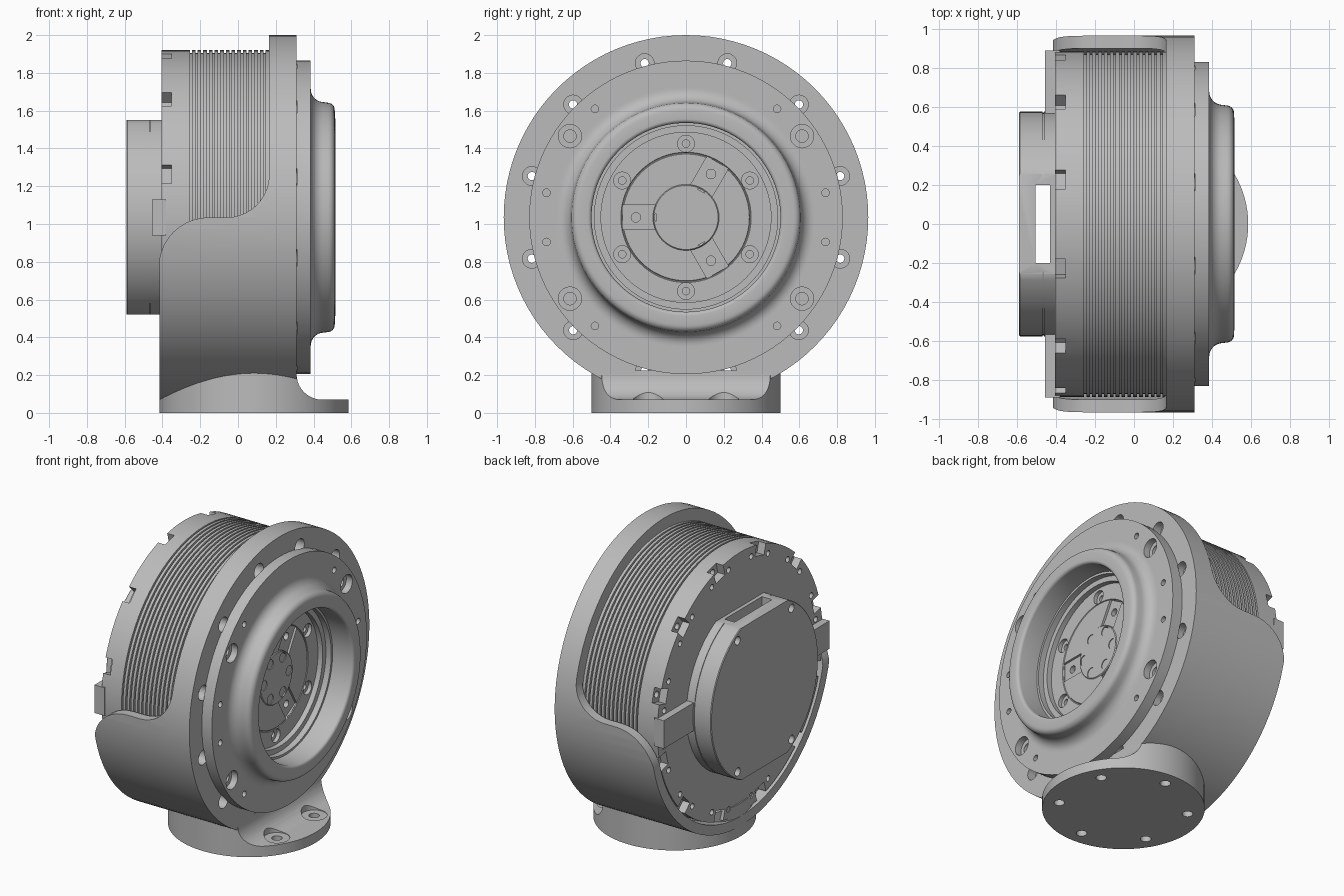
import bpy, bmesh
from math import sin, cos, pi, radians
from mathutils import Matrix, Vector

if "Cube" in bpy.data.objects:
    bpy.data.objects.remove(bpy.data.objects["Cube"], do_unlink=True)

AXIS_Z = 1.035          # height of the drum axis, which runs along x
FOOT_X = 0.085          # centre of the round foot

grey = bpy.data.materials.new("machined_grey")
grey.use_nodes = True
grey.diffuse_color = (0.5, 0.5, 0.5, 1)
grey.node_tree.nodes["Principled BSDF"].inputs["Base Color"].default_value = (0.5, 0.5, 0.5, 1)


def finish(bm, name):
    bmesh.ops.remove_doubles(bm, verts=bm.verts, dist=1e-5)
    bmesh.ops.recalc_face_normals(bm, faces=bm.faces)
    mesh = bpy.data.meshes.new(name)
    bm.to_mesh(mesh)
    bm.free()
    mesh.materials.append(grey)
    obj = bpy.data.objects.new(name, mesh)
    bpy.context.collection.objects.link(obj)
    return obj


def lathe(name, profile, seg=96):
    """Revolve a closed (x, radius) loop about the drum axis."""
    bm = bmesh.new()
    rings = []
    for k in range(seg):
        a = 2 * pi * k / seg
        rings.append([bm.verts.new((x, r * cos(a), AXIS_Z + r * sin(a))) for x, r in profile])
    n = len(profile)
    for k in range(seg):
        a, b = rings[k], rings[(k + 1) % seg]
        for i in range(n):
            j = (i + 1) % n
            if profile[i][1] + profile[j][1] > 0:
                bm.faces.new((a[i], a[j], b[j], b[i]))
    return finish(bm, name)


def prism(name, outline, half):
    """Extrude an (x, z) outline along y."""
    bm = bmesh.new()
    face = bm.faces.new([bm.verts.new((x, -half, z)) for x, z in outline])
    ext = bmesh.ops.extrude_face_region(bm, geom=[face])["geom"]
    verts = [g for g in ext if isinstance(g, bmesh.types.BMVert)]
    bmesh.ops.translate(bm, verts=verts, vec=(0, 2 * half, 0))
    return finish(bm, name)


def add_box(bm, lo, hi, turn=0):
    """Box given relative to the drum axis, turned about it."""
    lo, hi = Vector(lo), Vector(hi)
    mat = (Matrix.Translation((0, 0, AXIS_Z)) @ Matrix.Rotation(radians(turn), 4, 'X')
           @ Matrix.Translation((lo + hi) / 2) @ Matrix.Diagonal((*(hi - lo), 1)))
    bmesh.ops.create_cube(bm, size=1, matrix=mat)


def add_rod(bm, start, end, r, seg=20):
    start, end = Vector(start), Vector(end)
    d = end - start
    mat = Matrix.Translation((start + end) / 2) @ d.to_track_quat('Z', 'Y').to_matrix().to_4x4()
    bmesh.ops.create_cone(bm, cap_ends=True, segments=seg, radius1=r, radius2=r,
                          depth=d.length, matrix=mat)


def boolean(obj, cutter, op='DIFFERENCE'):
    mod = obj.modifiers.new("cut", 'BOOLEAN')
    mod.object, mod.operation, mod.solver = cutter, op, 'EXACT'
    deps = bpy.context.evaluated_depsgraph_get()
    mesh = bpy.data.meshes.new_from_object(obj.evaluated_get(deps))
    obj.modifiers.clear()
    obj.data = mesh
    bpy.data.objects.remove(cutter, do_unlink=True)


def drill(obj, angles, radius, r, x0, x1):
    """Ring of holes parallel to the drum axis."""
    bm = bmesh.new()
    for a in map(radians, angles):
        y, z = radius * cos(a), AXIS_Z + radius * sin(a)
        add_rod(bm, (x0, y, z), (x1, y, z), r)
    boolean(obj, finish(bm, "drill_cutter"))


def arc(cx, cz, r, a0, a1, n=10):
    return [(cx + r * cos(radians(a0 + (a1 - a0) * i / n)),
             cz + r * sin(radians(a0 + (a1 - a0) * i / n))) for i in range(n + 1)]


bolts = range(15, 360, 30)

# Front housing: outer flange, face ring, filleted lip and stepped bore
front_housing = lathe("front_housing", [
    (0.165, 0.965), (0.31, 0.965), (0.31, 0.83), (0.385, 0.83), (0.385, 0.69)]
    + arc(0.455, 0.68, 0.07, 180, 270, 8)
    + arc(0.475, 0.57, 0.037, 90, 0, 6)
    + arc(0.495, 0.52, 0.02, 0, -90, 4)
    + [(0.36, 0.5), (0.36, 0.485), (0.32, 0.485), (0.32, 0.45), (0.165, 0.45)])
drill(front_housing, bolts, 0.845, 0.05, 0.25, 0.312)
drill(front_housing, bolts, 0.845, 0.022, 0.1, 0.3)
screws = (35, 145, 215, 325)
drill(front_housing, screws, 0.75, 0.062, 0.34, 0.45)
drill(front_housing, screws, 0.75, 0.033, 0.27, 0.42)
drill(front_housing, (10, 50, 130, 170, 190, 230, 310, 350), 0.75, 0.02, 0.33, 0.45)

# Output plate inside the bore, with three keyed pockets and a hub
output_plate = lathe("output_plate", [(0.2, 0), (0.2, 0.46), (0.285, 0.46), (0.285, 0.345),
                                      (0.28, 0.342), (0.28, 0.338), (0.285, 0.335), (0.285, 0)])
bm = bmesh.new()
for turn in (60, 180, 300):
    add_box(bm, (0.27, 0.16, -0.065), (0.4, 0.336, 0.065), turn)
boolean(output_plate, finish(bm, "pocket_cutter"))
drill(output_plate, (60, 180, 300), 0.265, 0.025, 0.24, 0.3)
drill(output_plate, range(30, 390, 60), 0.39, 0.045, 0.26, 0.4)
drill(output_plate, range(30, 390, 60), 0.39, 0.02, 0.23, 0.3)
hub = lathe("hub", [(0.22, 0), (0.22, 0.175), (0.285, 0.175), (0.29, 0.17), (0.29, 0)], 48)
drill(hub, range(0, 360, 60), 0.135, 0.033, 0.265, 0.4)
drill(hub, range(0, 360, 60), 0.135, 0.014, 0.24, 0.3)

# Cradle shell: upper half cut away along a sweeping double curve
cradle_shell = lathe("cradle_shell", [(-0.415, 0.9), (-0.415, 0.965), (0.165, 0.965), (0.165, 0.9)])
sweep = [(0.165, 2.2)] + arc(-0.06, 1.26, 0.225, 0, -90) + arc(-0.155, 0.77, 0.265, 90, 180)
boolean(cradle_shell, prism("sweep_cutter", sweep + [(-0.6, 0.77), (-0.6, 2.2)], 1.2))

# Drum with cooling grooves and a notched rear rim
groove_profile = [(-0.405, 0), (-0.405, 0.885)]
for i in range(14):
    x = -0.255 + 0.03 * i
    groove_profile += [(x, 0.885), (x, 0.87), (x + 0.011, 0.87), (x + 0.011, 0.885)]
drum = lathe("finned_drum", groove_profile + [(0.17, 0.885), (0.17, 0)])
bm = bmesh.new()
for turn in bolts:
    add_box(bm, (-0.5, 0.81, -0.05), (-0.352, 1.0, 0.05), turn)
boolean(drum, finish(bm, "notch_cutter"))
drill(drum, bolts, 0.845, 0.022, -0.5, 0.3)
drill(drum, [a + s for a in bolts for s in (-6.5, 6.5)], 0.82, 0.019, -0.5, -0.36)

# Rear cap: disc with flat top and bottom, lid seam and wiring slot
rear_cap = lathe("rear_cap", [(-0.59, 0), (-0.59, 0.57), (-0.585, 0.575), (-0.468, 0.575), (-0.468, 0.57),
                              (-0.462, 0.57), (-0.462, 0.575), (-0.4, 0.575), (-0.4, 0)])
bm = bmesh.new()
add_box(bm, (-1, -1, -0.515), (1, 1, 0.515))
boolean(rear_cap, finish(bm, "flat_cutter"), 'INTERSECT')
bm = bmesh.new()
add_box(bm, (-0.505, -0.2, -1), (-0.43, 0.2, 1))
boolean(rear_cap, finish(bm, "slot_cutter"))
drill(rear_cap, (57, 123, 237, 303), 0.53, 0.028, -0.7, -0.55)

# Side lugs on the rear face
for side, label in ((1, "left"), (-1, "right")):
    bm = bmesh.new()
    add_box(bm, (-0.455, side * 0.56, -0.095), (-0.38, side * 0.888, 0.095))
    finish(bm, label + "_rear_lug")

# Round foot with a filleted front and six bolt holes
foot = prism("foot", [(-0.6, 0), (0.7, 0), (0.7, 0.07)] + arc(0.445, 0.205, 0.135, 270, 180)
             + [(0.31, 0.225), (-0.6, 0.225)], 0.8)
bm = bmesh.new()
add_rod(bm, (FOOT_X, 0, 0), (FOOT_X, 0, 1), 0.5, 96)
boolean(foot, finish(bm, "round_cutter"), 'INTERSECT')
spots, holes = bmesh.new(), bmesh.new()
for deg in range(30, 390, 60):
    x, y = FOOT_X + 0.4 * cos(radians(deg)), 0.4 * sin(radians(deg))
    add_rod(holes, (x, y, -0.1), (x, y, 0.1 if x > 0.3 else 0.05), 0.033)
    if x > 0.3:
        add_rod(spots, (x, y, 0.066), (x, y, 0.4), 0.08, 32)
boolean(foot, finish(spots, "spotface_cutter"))
boolean(foot, finish(holes, "foot_hole_cutter"))

# Smooth round surfaces, keep machined edges crisp
bpy.ops.object.select_all(action='DESELECT')
for obj in (o for o in bpy.context.collection.objects if o.type == 'MESH'):
    obj.select_set(True)
    bpy.context.view_layer.objects.active = obj
bpy.ops.object.shade_smooth_by_angle(angle=radians(30))
